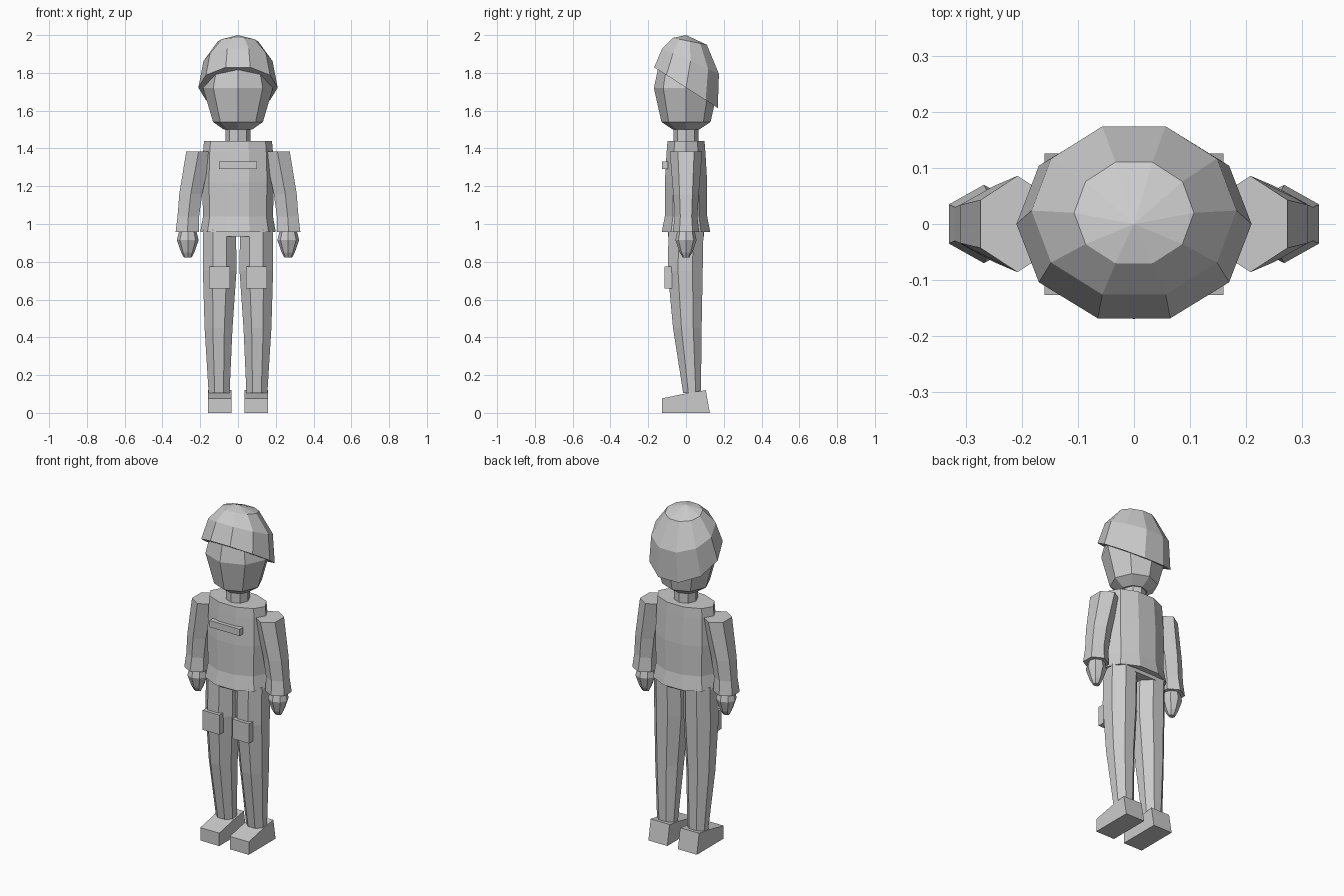
import bpy, bmesh
from math import cos, sin, pi

if "Cube" in bpy.data.objects:
    bpy.data.objects.remove(bpy.data.objects["Cube"], do_unlink=True)

grey = bpy.data.materials.new("plain grey")
grey.use_nodes = True
grey.diffuse_color = (0.6, 0.6, 0.6, 1)
grey.node_tree.nodes["Principled BSDF"].inputs["Base Color"].default_value = (0.6, 0.6, 0.6, 1)


def finish(name, bm):
    bmesh.ops.recalc_face_normals(bm, faces=bm.faces)
    mesh = bpy.data.meshes.new(name)
    bm.to_mesh(mesh)
    bm.free()
    mesh.materials.append(grey)
    obj = bpy.data.objects.new(name, mesh)
    bpy.context.collection.objects.link(obj)
    return obj


def loft(name, rings, sides, phase=0.0, tip=None):
    """Skin elliptical rings (x, y, z, radius x, radius y, tilt), with an optional end tip."""
    bm = bmesh.new()
    loops = []
    for x, y, z, rx, ry, *tilt in rings:
        t = tilt[0] if tilt else 0
        angles = [phase + 2 * pi * i / sides for i in range(sides)]
        loops.append([bm.verts.new((x + rx * cos(a), y + ry * sin(a), z - t * sin(a)))
                      for a in angles])
    for low, high in zip(loops, loops[1:]):
        for i in range(sides):
            j = (i + 1) % sides
            bm.faces.new((low[i], low[j], high[j], high[i]))
    bm.faces.new(loops[0][::-1])
    if tip:
        apex = bm.verts.new(tip)
        for i in range(sides):
            bm.faces.new((loops[-1][i], loops[-1][(i + 1) % sides], apex))
    else:
        bm.faces.new(loops[-1])
    return finish(name, bm)


def extrude_side(name, profile, x0, x1):
    """Extrude a (y, z) outline across x."""
    bm = bmesh.new()
    face = bm.faces.new([bm.verts.new((x0, y, z)) for y, z in profile])
    new = bmesh.ops.extrude_face_region(bm, geom=[face])["geom"]
    bmesh.ops.translate(bm, vec=(x1 - x0, 0, 0),
                        verts=[v for v in new if isinstance(v, bmesh.types.BMVert)])
    return finish(name, bm)


def box(name, x0, x1, y0, y1, z0, z1):
    return extrude_side(name, [(y0, z0), (y1, z0), (y1, z1), (y0, z1)], x0, x1)


# Head, neck and tilted cap of hair
loft("head", [(0, 0, 1.50, .075, .07), (0, 0, 1.54, .132, .13),
              (0, 0, 1.72, .185, .17), (0, 0, 1.86, .15, .14)], 8)
loft("neck", [(0, 0, 1.42, .065, .065), (0, 0, 1.52, .065, .065)], 8)
loft("hair_cap", [(0, 0, 1.722, .21, .177, .113), (0, .024, 1.862, .183, .158, .071),
                  (0, .02, 1.967, .107, .095, .019)], 10, tip=(0, 0, 2.0))

# Jacket body, chest strip and pelvis
loft("torso", [(0, 0, .957, .2, .135), (0, 0, 1.04, .185, .118), (0, 0, 1.22, .19, .118),
               (0, 0, 1.38, .185, .108), (0, 0, 1.44, .18, .103)], 10)
box("chest_strip", -.1, .1, -.127, -.095, 1.29, 1.33)
box("pelvis", -.075, .075, -.095, .095, .935, .975)

for side, s in (("left", 1), ("right", -1)):
    # Sleeves and hands
    loft(side + "_sleeve", [(s * .268, 0, .957, .072, .07), (s * .263, 0, 1.04, .066, .06),
                            (s * .25, 0, 1.16, .07, .068), (s * .208, 0, 1.385, .076, .086)],
         6, pi / 6)
    loft(side + "_hand", [(s * .266, 0, .822, .02, .016), (s * .266, 0, .85, .035, .034),
                          (s * .266, 0, .915, .058, .056), (s * .266, 0, .965, .045, .045)], 8)
    # Trouser legs and thigh pockets
    loft(side + "_leg", [(s * .1, .032, .105, .06, .051), (s * .103, .007, .45, .08, .082),
                         (s * .097, -.004, .75, .096, .1), (s * .097, 0, .97, .094, .1)],
         8, pi / 8)
    box(side + "_thigh_pocket", s * .043, s * .153, -.115, -.075, .658, .775)
    # Wedge shoes
    extrude_side(side + "_shoe", [(-.127, 0), (.126, 0), (.105, .12), (.02, .107), (-.127, .077)],
                 s * .035, s * .16)
